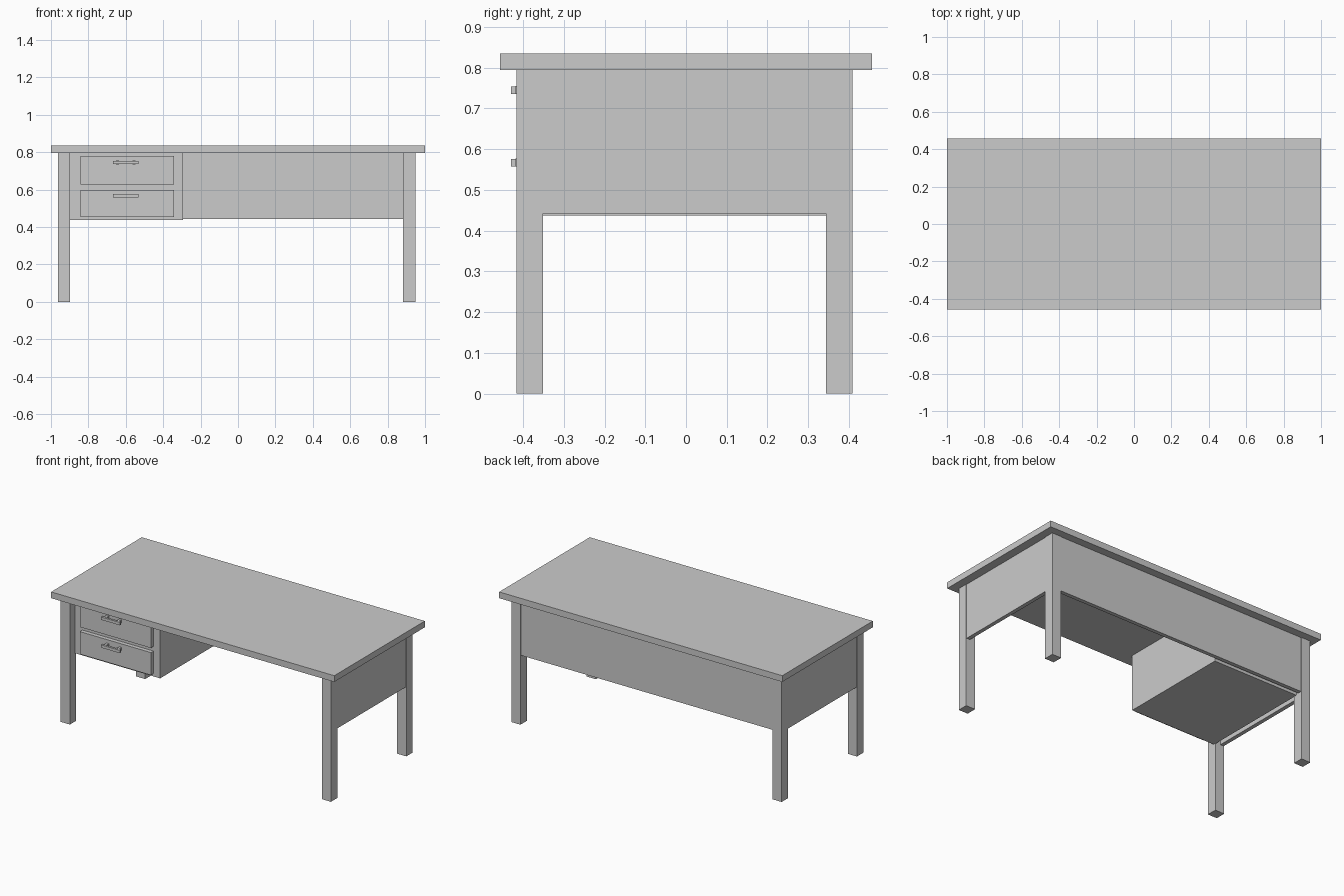
import bpy

if "Cube" in bpy.data.objects:
    bpy.data.objects.remove(bpy.data.objects["Cube"])


def box(name, x, y, z):
    """Axis-aligned box from (min, max) pairs."""
    bpy.ops.mesh.primitive_cube_add(
        size=1, location=[(a + b) / 2 for a, b in (x, y, z)])
    ob = bpy.context.object
    ob.name = name
    ob.scale = [b - a for a, b in (x, y, z)]
    bpy.ops.object.transform_apply(location=False, rotation=False, scale=True)
    return ob


UNDER = 0.795    # underside of the desktop
PANEL = 0.442    # bottom of the skirt panels

# Desktop
box("desktop", (-1, 1), (-0.457, 0.457), (UNDER, 0.835))

# Legs and side panels
for side, x in (("left", (-0.962, -0.897)), ("right", (0.883, 0.948))):
    for end, y in (("front", (-0.416, -0.351)), ("back", (0.344, 0.409))):
        box(f"{end}_{side}_leg", x, y, (0, UNDER))
    px = (x[0] + 0.003, x[0] + 0.028) if side == "left" else (x[1] - 0.028, x[1] - 0.003)
    box(f"{side}_panel", px, (-0.351, 0.344), (PANEL, UNDER))

# Back panel
box("back_panel", (-0.897, 0.883), (0.381, 0.406), (PANEL, UNDER))

# Drawer cabinet
box("drawer_cabinet", (-0.9, -0.294), (-0.366, 0.363), (0.437, UNDER))

# Drawer fronts with bar handles on two posts
for name, z0, z1, hz in (("upper", 0.628, 0.781, 0.745), ("lower", 0.455, 0.599, 0.567)):
    box(f"{name}_drawer_front", (-0.843, -0.341), (-0.392, -0.366), (z0, z1))
    box(f"{name}_handle_bar", (-0.668, -0.533), (-0.430, -0.417), (hz - 0.009, hz + 0.009))
    for side, px in (("left", -0.645), ("right", -0.556)):
        box(f"{name}_handle_{side}_post", (px - 0.008, px + 0.008),
            (-0.419, -0.390), (hz - 0.010, hz + 0.010))
